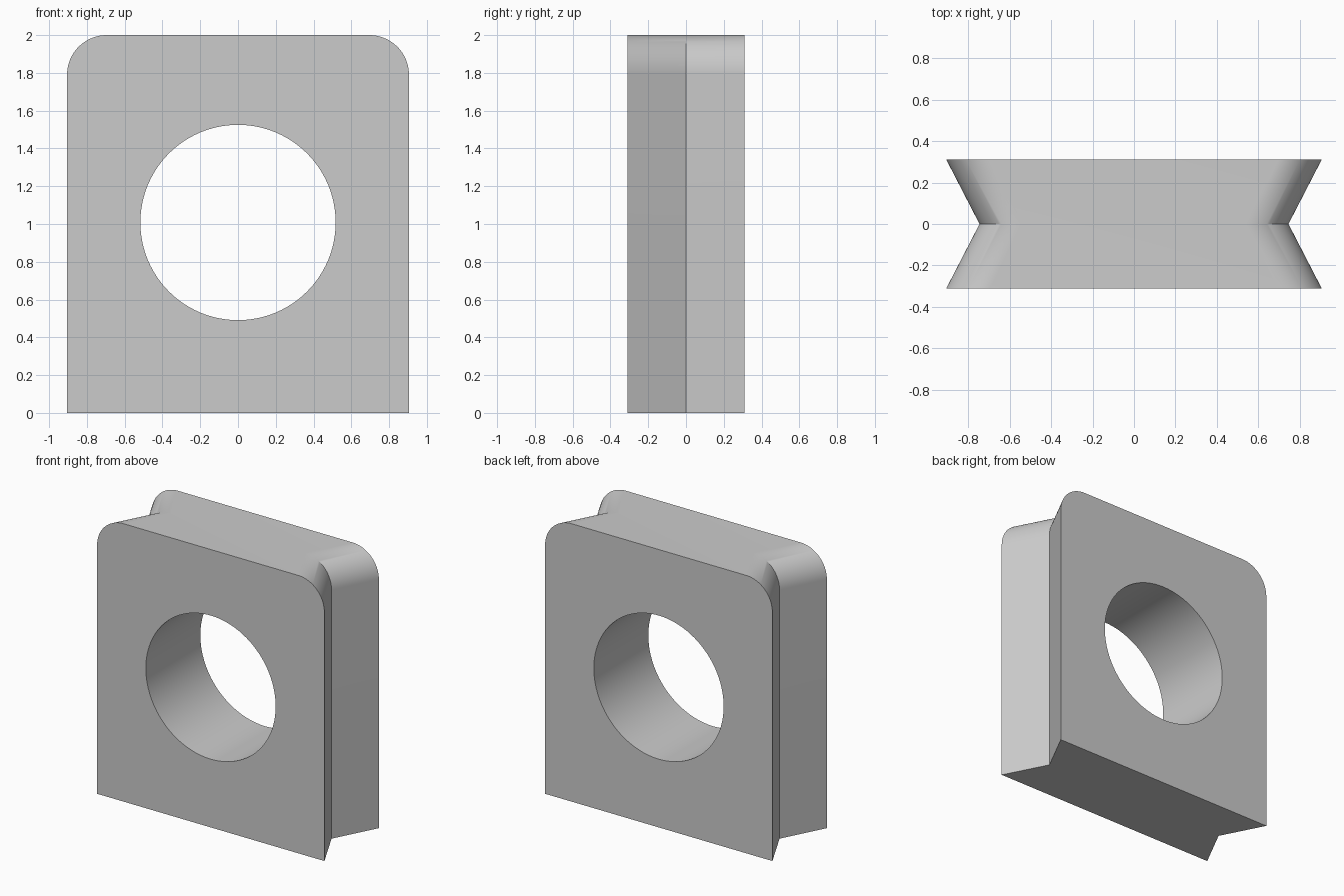
import bpy
import bmesh
from math import sin, cos, pi, radians

if "Cube" in bpy.data.objects:
    bpy.data.objects.remove(bpy.data.objects["Cube"], do_unlink=True)

HEIGHT, HALF_DEPTH = 2.0, 0.31
OUTER, WAIST, RADIUS = 0.905, 0.745, 0.21
STEPS = 24

grey = bpy.data.materials.new("plain grey")
grey.use_nodes = True
colour = (0.6, 0.6, 0.6, 1)
grey.diffuse_color = colour
grey.node_tree.nodes["Principled BSDF"].inputs["Base Color"].default_value = colour


def outline(half_width):
    """Rectangle with two rounded top corners, as (x, z) points."""
    arc = []
    for i in range(STEPS + 1):
        a = pi / 2 * i / STEPS
        arc.append((half_width - RADIUS + RADIUS * cos(a),
                    HEIGHT - RADIUS + RADIUS * sin(a)))
    right = [(half_width, 0)] + arc
    return right + [(-x, z) for x, z in reversed(right)]


# Block: three outlines lofted front to back, pinched at the middle
bm = bmesh.new()
rings = []
for y, w in ((-HALF_DEPTH, OUTER), (0, WAIST), (HALF_DEPTH, OUTER)):
    rings.append([bm.verts.new((x, y, z)) for x, z in outline(w)])
n = len(rings[0])
for a, b in zip(rings, rings[1:]):
    for i in range(n):
        j = (i + 1) % n
        bm.faces.new((a[i], a[j], b[j], b[i]))
bm.faces.new(rings[0])
bm.faces.new(rings[-1])
bmesh.ops.recalc_face_normals(bm, faces=bm.faces)
mesh = bpy.data.meshes.new("grooved_block")
bm.to_mesh(mesh)
bm.free()
block = bpy.data.objects.new("grooved_block", mesh)
bpy.context.collection.objects.link(block)
mesh.materials.append(grey)

# Round through hole
bpy.ops.mesh.primitive_cylinder_add(vertices=96, radius=0.517, depth=1,
                                    location=(0, 0, 1.008),
                                    rotation=(radians(90), 0, 0))
cutter = bpy.context.object
cutter.name = "hole_cutter"
cutter.data.materials.append(grey)
hole = block.modifiers.new("hole", "BOOLEAN")
hole.operation = "DIFFERENCE"
hole.solver = "EXACT"
hole.object = cutter

bpy.ops.object.select_all(action="DESELECT")
block.select_set(True)
bpy.context.view_layer.objects.active = block
bpy.ops.object.modifier_apply(modifier=hole.name)
bpy.data.objects.remove(cutter, do_unlink=True)

# Smooth curves, sharp rims and grooves
bpy.ops.object.shade_smooth_by_angle(angle=radians(30))
